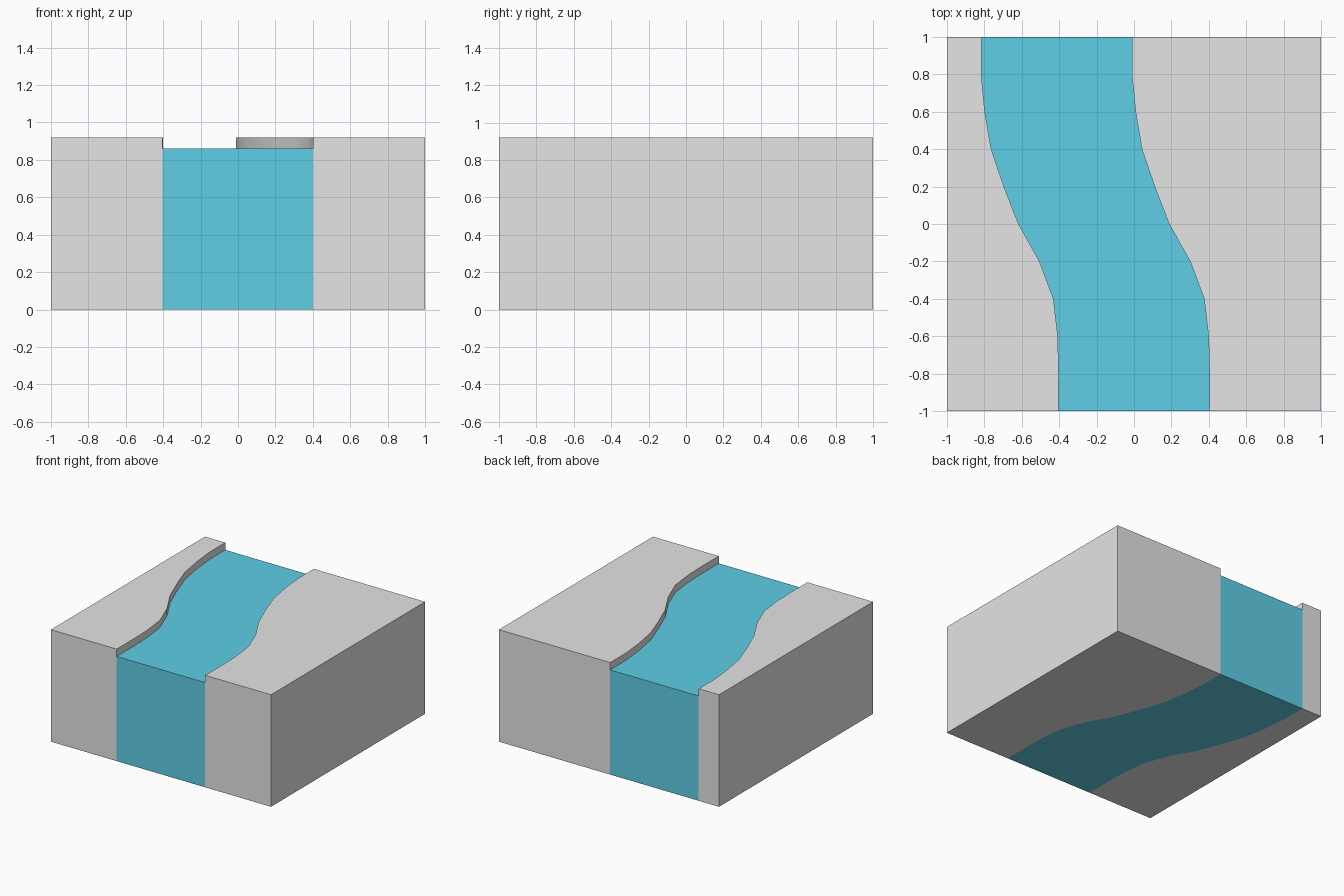
import bpy, bmesh

if "Cube" in bpy.data.objects:
    bpy.data.objects.remove(bpy.data.objects["Cube"])

BANK_TOP, WATER_TOP, WIDTH = 0.92, 0.86, 0.805

# left shoreline of the river: (x, y) from front to back
shore = [(-0.403, -1.0), (-0.402, -0.8), (-0.407, -0.6), (-0.43, -0.4),
         (-0.505, -0.2), (-0.617, 0.0), (-0.695, 0.2), (-0.763, 0.4),
         (-0.797, 0.6), (-0.816, 0.8), (-0.816, 1.0)]
left = shore
right = [(x + WIDTH, y) for x, y in shore]


def material(name, rgb):
    m = bpy.data.materials.new(name)
    m.diffuse_color = (*rgb, 1.0)
    m.use_nodes = True
    m.node_tree.nodes["Principled BSDF"].inputs["Base Color"].default_value = m.diffuse_color
    return m


def prism(name, outline, height, mat, open_sides=False):
    """Extrude a counter-clockwise outline from z = 0 up to height."""
    bm = bmesh.new()
    low = [bm.verts.new((x, y, 0)) for x, y in outline]
    high = [bm.verts.new((x, y, height)) for x, y in outline]
    bm.faces.new(high)
    bm.faces.new(low[::-1])
    n = len(outline)
    for i in range(n):
        j = (i + 1) % n
        # sides buried against the banks are left out
        if open_sides and abs(outline[i][1] - outline[j][1]) > 1e-4:
            continue
        f = bm.faces.new((low[i], low[j], high[j], high[i]))
        f.smooth = True
    me = bpy.data.meshes.new(name)
    bm.to_mesh(me)
    bm.free()
    me.materials.append(mat)
    ob = bpy.data.objects.new(name, me)
    bpy.context.collection.objects.link(ob)
    bpy.ops.object.select_all(action='DESELECT')
    ob.select_set(True)
    bpy.context.view_layer.objects.active = ob
    bpy.ops.object.shade_smooth_by_angle()
    return ob


ground = material("pale grey ground", (0.78, 0.78, 0.78))
water = material("blue water", (0.114, 0.62, 0.80))

# banks on both sides
prism("left_bank", [(-1, -1)] + left + [(-1, 1)], BANK_TOP, ground)
prism("right_bank", [(1, -1), (1, 1)] + right[::-1], BANK_TOP, ground)

# river between the banks
prism("river_water", right + left[::-1], WATER_TOP, water, open_sides=True)
